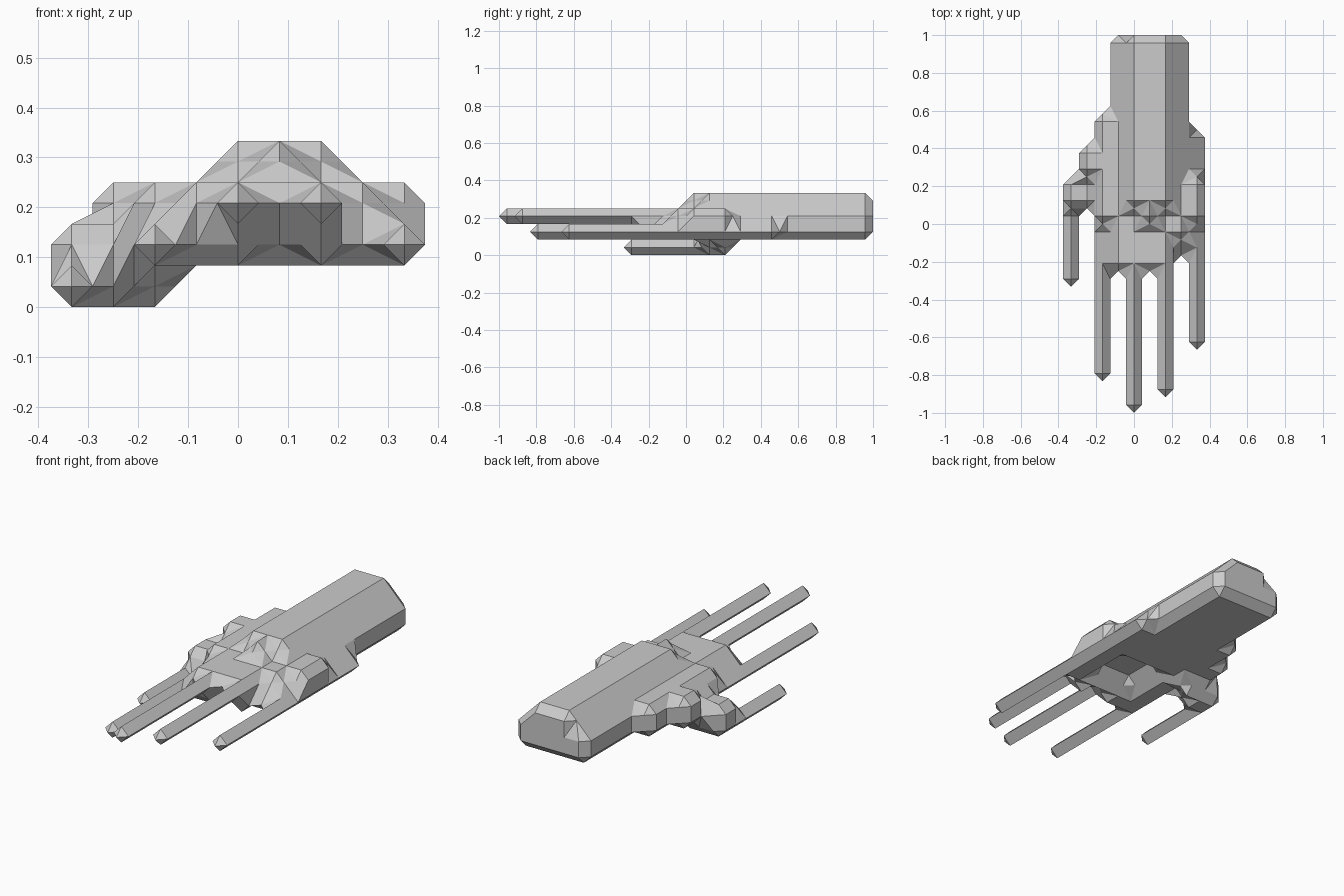
import bpy, bmesh
from itertools import product
from mathutils import Vector

if "Cube" in bpy.data.objects:
    bpy.data.objects.remove(bpy.data.objects["Cube"])

# The hand is a blocky volume on a 1/12 grid, skinned with chamfered corners.
H = 1 / 12
solid = set()


def fill(layer, x0, x1, y0, y1, add=True):
    """Add (or remove) a block of cells in one height layer, ends included."""
    cells = set(product(range(x0, x1 + 1), range(y0, y1 + 1), [layer]))
    if add:
        solid.update(cells)
    else:
        solid.difference_update(cells)


# forearm and back of hand
fill(3, 0, 2, 13, 23)
fill(3, 1, 1, 12, 12)
fill(2, -1, 3, 11, 23)
fill(1, -1, 3, 10, 23)

# upper palm with stepped edges
fill(2, -1, 2, 9, 10)
fill(2, -2, -2, 12, 18)
fill(2, -3, -3, 15, 16)
fill(2, 4, 4, 12, 14)

# lower palm, knuckle row and thumb base
fill(1, -1, 0, 9, 9)
fill(1, 2, 2, 9, 9)
fill(1, -2, -2, 9, 18)
fill(1, -3, -3, 13, 16)
fill(1, -4, -4, 13, 14)
fill(1, 4, 4, 9, 17)
fill(0, -3, -3, 13, 14)
fill(0, -2, -2, 14, 14)

# hollow under the palm
fill(1, 0, 2, 11, 13, add=False)

# four fingers and thumb: layer, column, tip row, root row
for layer, col, tip, root in [(1, -2, 2, 9), (2, 0, 0, 9), (2, 2, 1, 9),
                              (1, 4, 4, 9), (0, -4, 8, 14)]:
    fill(layer, col, col, tip, root)


def place(c):
    return Vector((c[0] * H, (c[1] - 11.5) * H, (c[2] + 0.5) * H))


def cube_faces(o):
    """Corner cycles of the six faces of the cube whose low corner is o."""
    for a, s in product(range(3), (0, 1)):
        cyc = []
        for u, v in ((0, 0), (1, 0), (1, 1), (0, 1)):
            p = list(o)
            p[a] += s
            p[(a + 1) % 3] += u
            p[(a + 2) % 3] += v
            cyc.append(tuple(p))
        yield cyc if s else cyc[::-1]


bm = bmesh.new()
verts = {}


def vert(edge):
    if edge not in verts:
        a, b = edge
        verts[edge] = bm.verts.new((place(a) + place(b)) / 2)
    return verts[edge]


# skin: link the cell-edge midpoints around every cube into closed loops
for o in product(range(-5, 5), range(-1, 24), range(-1, 4)):
    link = {}
    for cyc in cube_faces(o):
        for i in range(4):
            if cyc[i] in solid and cyc[i - 1] not in solid:
                start = tuple(sorted((cyc[i - 1], cyc[i])))
                j = i
                while cyc[(j + 1) % 4] in solid:
                    j += 1
                end = tuple(sorted((cyc[j % 4], cyc[(j + 1) % 4])))
                link[end] = start
    while link:
        first, nxt = link.popitem()
        loop = [first]
        while nxt != first:
            loop.append(nxt)
            nxt = link.pop(nxt)
        bm.faces.new([vert(e) for e in loop])

bmesh.ops.triangulate(bm, faces=bm.faces[:])
bmesh.ops.dissolve_limit(bm, angle_limit=0.01, verts=bm.verts[:], edges=bm.edges[:])
bmesh.ops.recalc_face_normals(bm, faces=bm.faces[:])

mesh = bpy.data.meshes.new("hand")
bm.to_mesh(mesh)
bm.free()
bpy.context.collection.objects.link(bpy.data.objects.new("hand", mesh))
